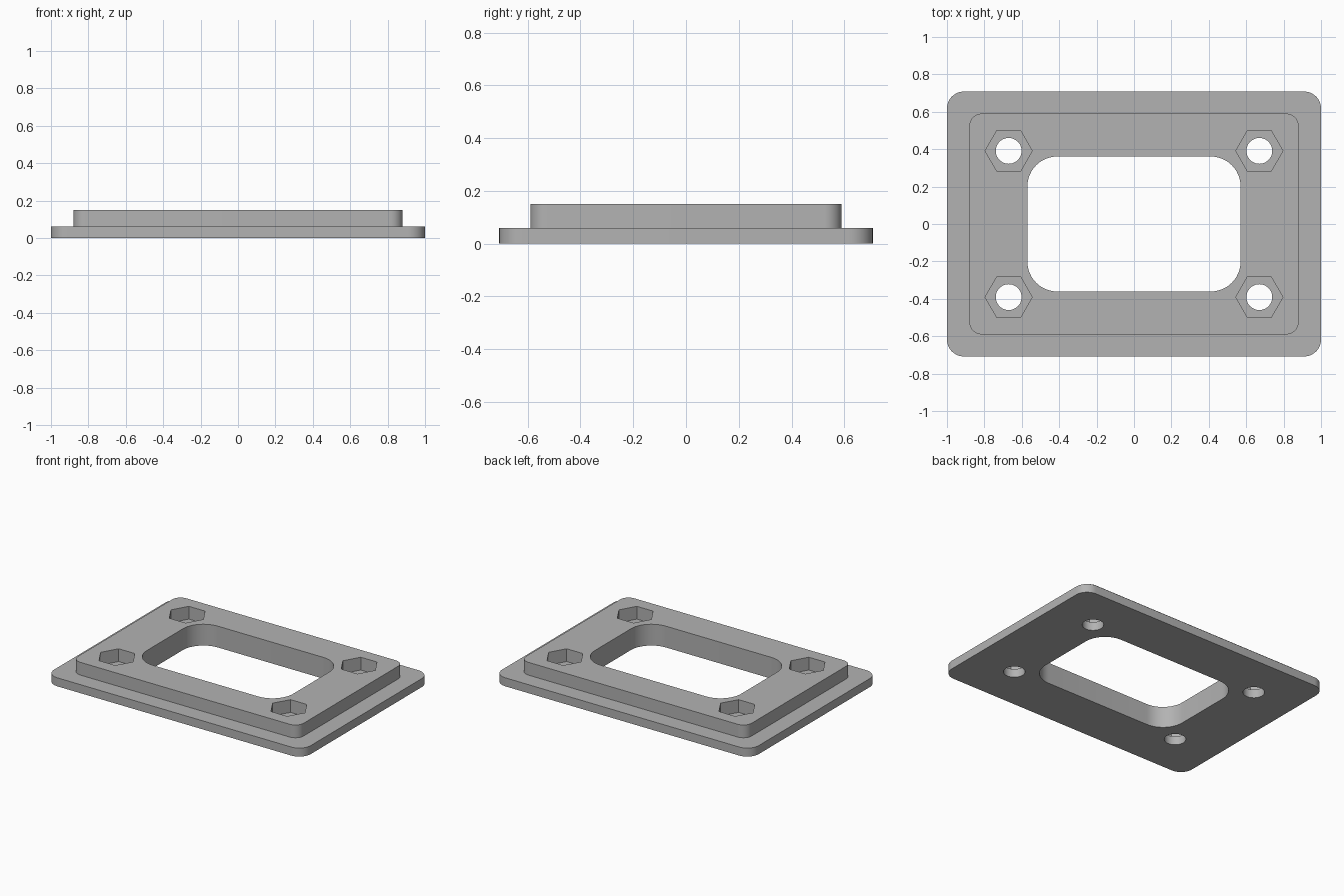
import bpy, bmesh, math

if "Cube" in bpy.data.objects:
    bpy.data.objects.remove(bpy.data.objects["Cube"])

gray = bpy.data.materials.new("plain gray")
gray.diffuse_color = (0.45, 0.45, 0.45, 1)
gray.use_nodes = True
gray.node_tree.nodes["Principled BSDF"].inputs["Base Color"].default_value = gray.diffuse_color


def rounded_rect(hx, hy, r, steps=12):
    """Outline of a rectangle with rounded corners, counter-clockwise."""
    pts = []
    for k, (sx, sy) in enumerate([(1, 1), (-1, 1), (-1, -1), (1, -1)]):
        for i in range(steps + 1):
            a = math.pi / 2 * (k + i / steps)
            pts.append((sx * (hx - r) + r * math.cos(a),
                        sy * (hy - r) + r * math.sin(a)))
    return pts


def polygon(cx, cy, r, sides):
    return [(cx + r * math.cos(2 * math.pi * i / sides),
             cy + r * math.sin(2 * math.pi * i / sides)) for i in range(sides)]


def prism(name, outline, z0, z1):
    """Closed solid made by extruding an outline upward."""
    bm = bmesh.new()
    face = bm.faces.new([bm.verts.new((x, y, z0)) for x, y in outline])
    top = bmesh.ops.extrude_face_region(bm, geom=[face])["geom"]
    bmesh.ops.translate(bm, vec=(0, 0, z1 - z0),
                        verts=[v for v in top if isinstance(v, bmesh.types.BMVert)])
    bmesh.ops.recalc_face_normals(bm, faces=bm.faces)
    mesh = bpy.data.meshes.new(name)
    bm.to_mesh(mesh)
    bm.free()
    mesh.materials.append(gray)
    ob = bpy.data.objects.new(name, mesh)
    bpy.context.collection.objects.link(ob)
    return ob


def combine(body, tool, operation):
    """Apply a boolean and remove the tool."""
    mod = body.modifiers.new(operation.lower(), "BOOLEAN")
    mod.operation, mod.object, mod.solver = operation, tool, "EXACT"
    bpy.context.view_layer.objects.active = body
    bpy.ops.object.modifier_apply(modifier=mod.name)
    bpy.data.objects.remove(tool)


# Wide base flange with a smaller raised block on top
frame = prism("flanged_frame", rounded_rect(1.0, 0.708, 0.09), 0, 0.06)
combine(frame, prism("raised_block", rounded_rect(0.88, 0.59, 0.065), 0.03, 0.15), "UNION")

# Central rounded window
combine(frame, prism("window_cutter", rounded_rect(0.57, 0.361, 0.16), -0.1, 0.3), "DIFFERENCE")

# Four bolt holes with hexagonal nut pockets
for sx in (-1, 1):
    for sy in (-1, 1):
        x, y = sx * 0.67, sy * 0.391
        combine(frame, prism("hole_cutter", polygon(x, y, 0.069, 48), -0.1, 0.3), "DIFFERENCE")
        combine(frame, prism("nut_cutter", polygon(x, y, 0.126, 6), 0.06, 0.3), "DIFFERENCE")

# Smooth rounded walls, crisp edges
bpy.ops.object.select_all(action="DESELECT")
frame.select_set(True)
bpy.context.view_layer.objects.active = frame
bpy.ops.object.shade_smooth_by_angle(angle=math.radians(30))
